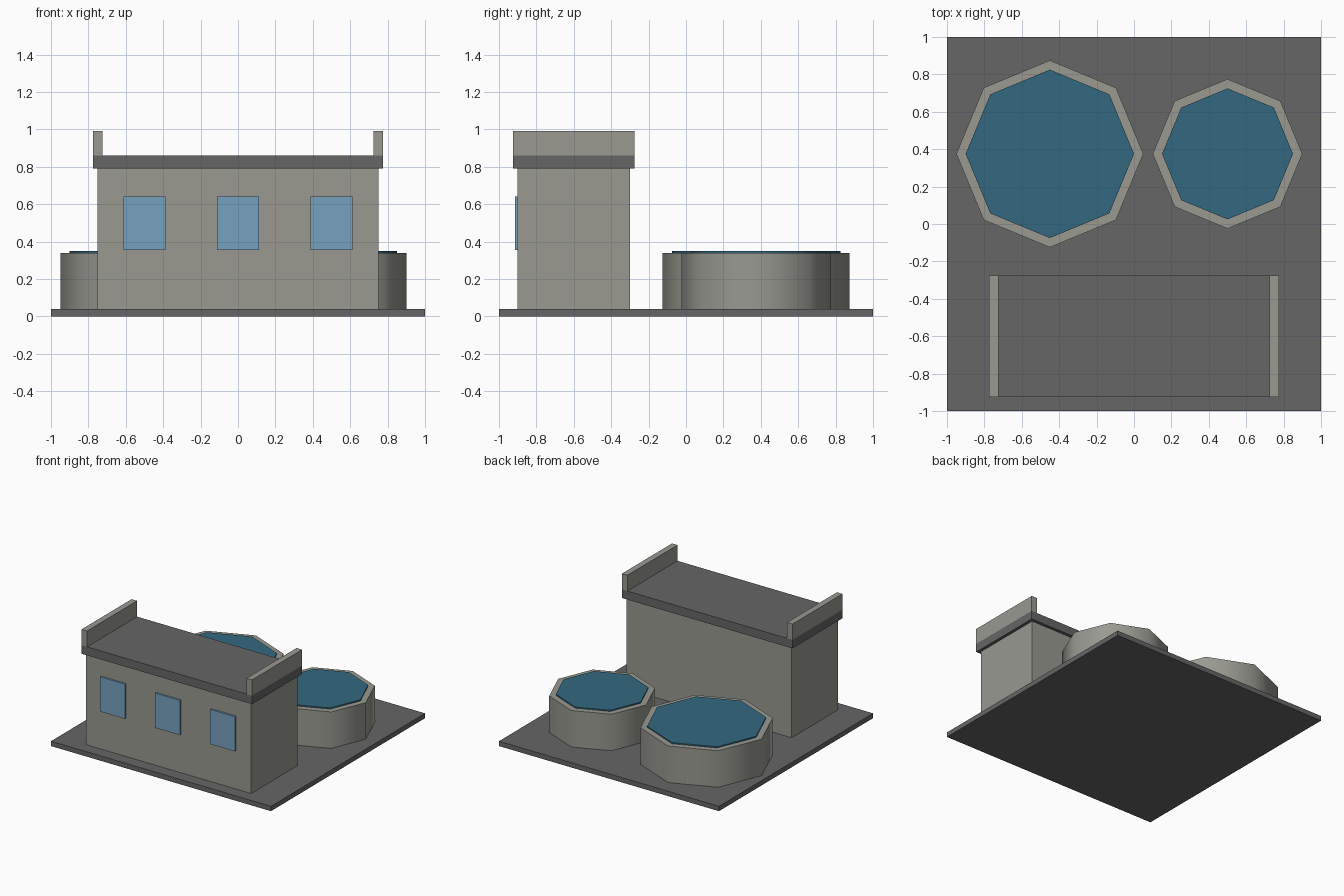
import bpy
import math

default_cube = bpy.data.objects.get("Cube")
if default_cube:
    bpy.data.objects.remove(default_cube, do_unlink=True)


def make_material(name, rgb):
    mat = bpy.data.materials.new(name)
    mat.use_nodes = True
    mat.diffuse_color = (*rgb, 1)
    mat.node_tree.nodes["Principled BSDF"].inputs["Base Color"].default_value = (*rgb, 1)
    return mat


concrete = make_material("concrete", (0.319, 0.319, 0.285))
dark_grey = make_material("dark grey", (0.133, 0.133, 0.133))
water_blue = make_material("water blue", (0.033, 0.138, 0.214))
glass_blue = make_material("glass blue", (0.18, 0.36, 0.52))


def finish(name, mat):
    obj = bpy.context.object
    obj.name = name
    obj.data.materials.append(mat)
    return obj


def box(name, mat, low, high):
    """Axis-aligned box between two corners."""
    centre = [(a + b) / 2 for a, b in zip(low, high)]
    bpy.ops.mesh.primitive_cube_add(size=1, location=centre)
    obj = finish(name, mat)
    obj.scale = [b - a for a, b in zip(low, high)]
    bpy.ops.object.transform_apply(location=False, rotation=False, scale=True)


def octagon(name, mat, x, radius, bottom, top):
    """Eight-sided drum with softly shaded walls and crisp rims."""
    bpy.ops.mesh.primitive_cylinder_add(vertices=8, radius=radius, depth=top - bottom,
                                        location=(x, 0.375, (bottom + top) / 2))
    finish(name, mat)
    bpy.ops.object.shade_smooth_by_angle(angle=math.radians(60))


# Ground slab and building
box("ground_slab", dark_grey, (-1, -1, 0), (1, 1, 0.04))
box("building_walls", concrete, (-0.75, -0.9, 0.04), (0.75, -0.3, 0.79))
box("roof_slab", dark_grey, (-0.775, -0.925, 0.79), (0.775, -0.275, 0.86))

# Raised walls at both roof ends
for side, x in (("right", -0.75), ("left", 0.75)):
    box(f"{side}_parapet", concrete, (x - 0.025, -0.925, 0.86), (x + 0.025, -0.275, 0.99))

# Front windows
for side, x in (("right", -0.5), ("middle", 0), ("left", 0.5)):
    box(f"{side}_window", glass_blue, (x - 0.1125, -0.915, 0.355), (x + 0.1125, -0.895, 0.64))

# Tanks and their water surfaces
for size, x, radius in (("large", -0.45, 0.5), ("small", 0.5, 0.4)):
    octagon(f"{size}_tank", concrete, x, radius, 0.04, 0.34)
    octagon(f"{size}_tank_water", water_blue, x, radius - 0.05, 0.33, 0.35)
